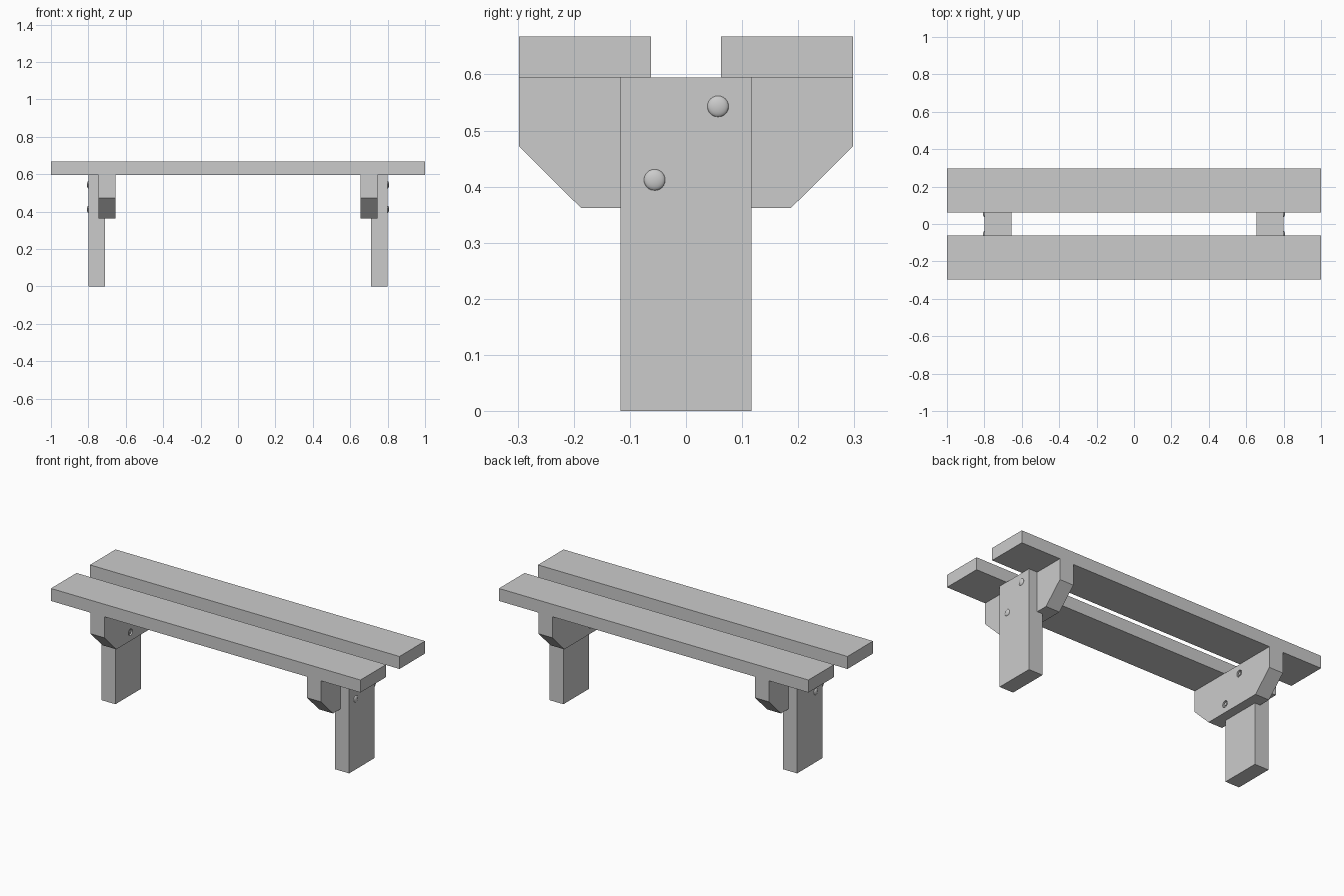
import bpy, bmesh, math
from mathutils import Matrix, Vector

if "Cube" in bpy.data.objects:
    bpy.data.objects.remove(bpy.data.objects["Cube"])

PLANK_Z0, PLANK_Z1 = 0.595, 0.668
BOLTS = [(0.057, 0.543), (-0.056, 0.412)]


def finish(name, bm):
    bmesh.ops.recalc_face_normals(bm, faces=bm.faces)
    me = bpy.data.meshes.new(name)
    bm.to_mesh(me)
    bm.free()
    ob = bpy.data.objects.new(name, me)
    bpy.context.collection.objects.link(ob)
    return ob


def extrude(name, points, move):
    """Extrude a flat outline of 3D points along a vector."""
    bm = bmesh.new()
    face = bm.faces.new([bm.verts.new(p) for p in points])
    res = bmesh.ops.extrude_face_region(bm, geom=[face])
    verts = [v for v in res["geom"] if isinstance(v, bmesh.types.BMVert)]
    bmesh.ops.translate(bm, verts=verts, vec=Vector(move))
    return finish(name, bm)


def rod(name, x0, x1, y, z, radius, sides):
    """Cylinder running along x."""
    pts = [(x0, y + radius * math.cos(2 * math.pi * i / sides),
            z + radius * math.sin(2 * math.pi * i / sides)) for i in range(sides)]
    return extrude(name, pts, (x1 - x0, 0, 0))


# seat planks
for s, side in ((-1, "front"), (1, "back")):
    y0, y1 = 0.062 * s, 0.298 * s
    extrude(side + "_seat_plank",
            [(-1, y0, PLANK_Z0), (-1, y1, PLANK_Z0), (-1, y1, PLANK_Z1), (-1, y0, PLANK_Z1)],
            (2, 0, 0))

for s, side in ((-1, "left"), (1, "right")):
    # leg with a notch at the top for the crosspiece
    outline = [(0.71, 0), (0.80, 0), (0.80, PLANK_Z0), (0.745, PLANK_Z0),
               (0.745, 0.362), (0.71, 0.362)]
    extrude(side + "_leg", [(s * x, -0.117, z) for x, z in outline], (0, 0.234, 0))

    # crosspiece with chamfered lower corners
    half = [(0.187, 0.362), (0.298, 0.472), (0.298, PLANK_Z0)]
    outline = half + [(-y, z) for y, z in reversed(half)]
    cross = extrude(side + "_crosspiece", [(s * 0.655, y, z) for y, z in outline],
                    (s * 0.09, 0, 0))

    for i, (y, z) in enumerate(BOLTS):
        # recess in the inner face
        cutter = rod(f"{side}_recess_cutter_{i}", s * 0.64, s * 0.672, y, z, 0.019, 24)
        cutter.hide_render = True
        cutter.hide_set(True)
        mod = cross.modifiers.new("recess", 'BOOLEAN')
        mod.object = cutter
        mod.solver = 'EXACT'

        # nut and bolt end inside the recess
        rod(f"{side}_nut_{i}", s * 0.661, s * 0.674, y, z, 0.0165, 6)
        rod(f"{side}_bolt_shaft_{i}", s * 0.657, s * 0.674, y, z, 0.009, 16)

        # domed bolt head on the outer face
        bm = bmesh.new()
        bmesh.ops.create_uvsphere(bm, u_segments=24, v_segments=12, radius=0.019)
        bmesh.ops.bisect_plane(bm, geom=bm.verts[:] + bm.edges[:] + bm.faces[:],
                               plane_co=(0, 0, 0), plane_no=(0, 0, 1), clear_inner=True)
        bmesh.ops.transform(bm, verts=bm.verts,
                            matrix=Matrix.Translation((s * 0.80, y, z))
                            @ Matrix.Rotation(s * math.pi / 2, 4, 'Y')
                            @ Matrix.Diagonal((1, 1, 0.4, 1)))
        head = finish(f"{side}_bolt_head_{i}", bm)
        for p in head.data.polygons:
            p.use_smooth = True
